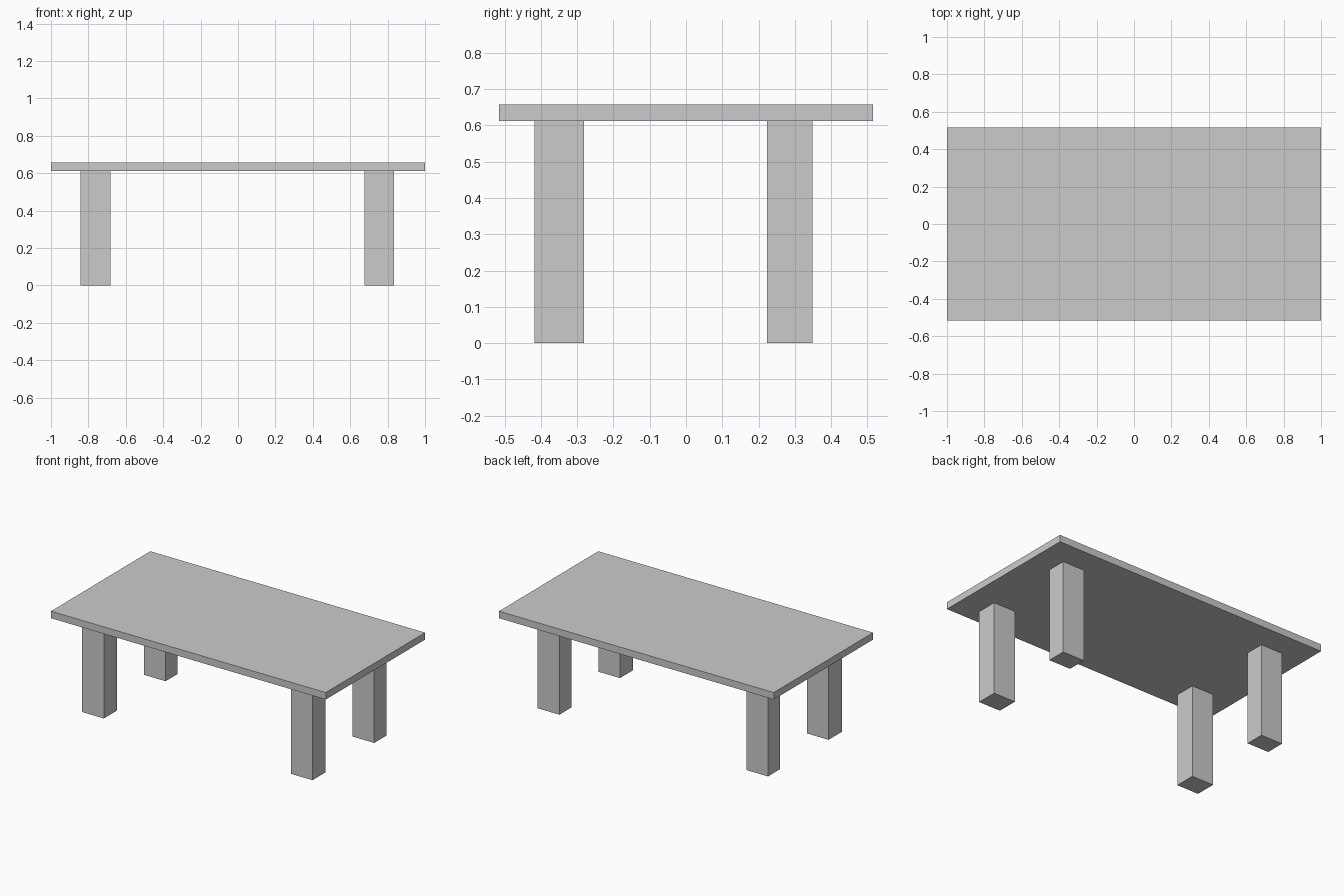
import bpy

if "Cube" in bpy.data.objects:
    bpy.data.objects.remove(bpy.data.objects["Cube"])


def box(name, x0, x1, y0, y1, z0, z1):
    bpy.ops.mesh.primitive_cube_add(
        size=1, location=((x0 + x1) / 2, (y0 + y1) / 2, (z0 + z1) / 2))
    ob = bpy.context.object
    ob.name = name
    ob.scale = (x1 - x0, y1 - y0, z1 - z0)
    bpy.ops.object.transform_apply(location=False, rotation=False, scale=True)
    return ob


TOP_Z = 0.658
UNDER_Z = 0.612

# Flat slab top
box("table_top", -1, 1, -0.516, 0.516, UNDER_Z, TOP_Z)

# Four square legs; the front pair is slightly deeper than the back pair
for row, y0, y1 in (("front", -0.418, -0.281), ("back", 0.223, 0.349)):
    for side, x0, x1 in (("left", -0.841, -0.683), ("right", 0.677, 0.835)):
        box(f"{row}_{side}_leg", x0, x1, y0, y1, 0, UNDER_Z)
